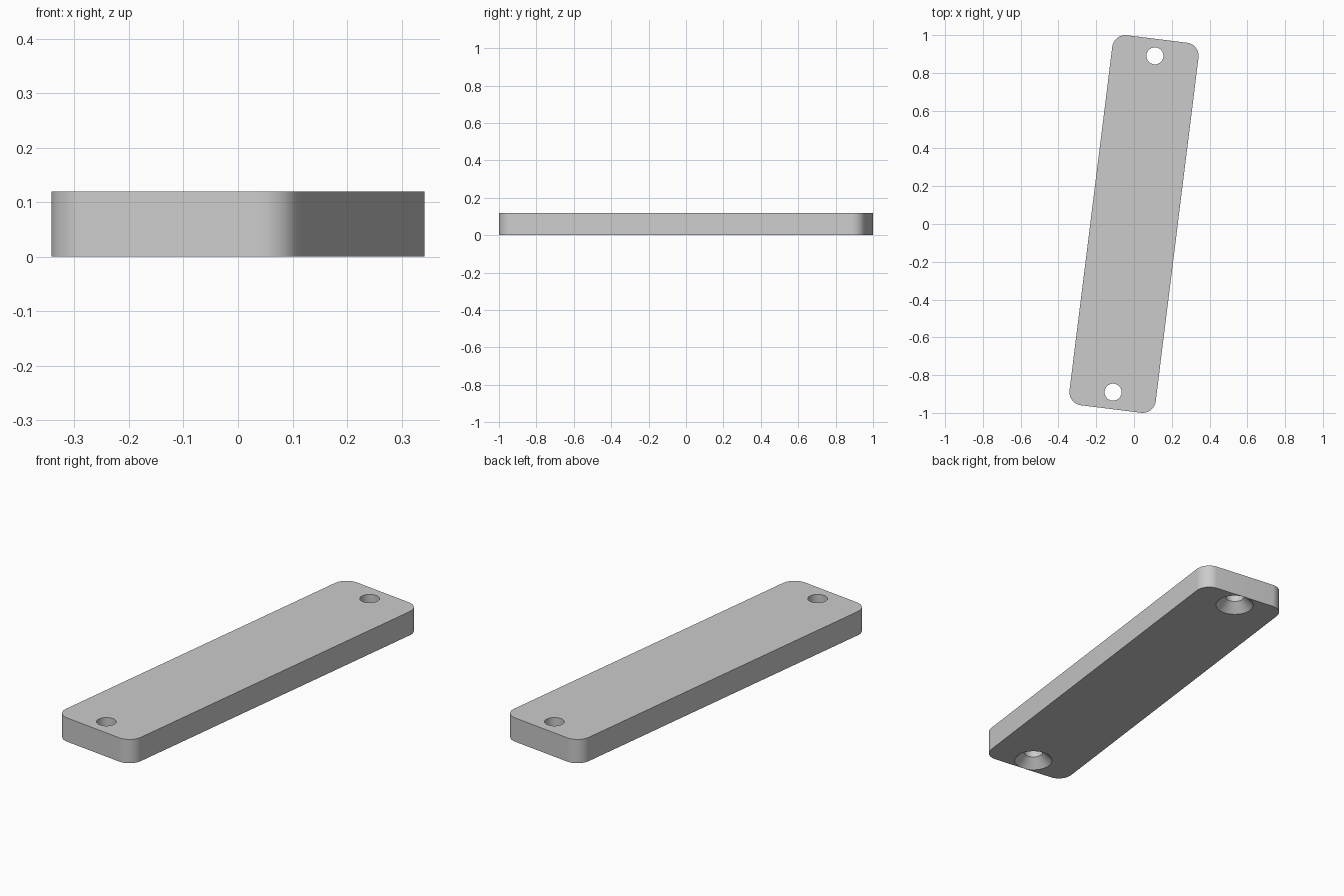
import bpy, bmesh, math
from mathutils import Matrix, Vector

cube = bpy.data.objects.get("Cube")
if cube:
    bpy.data.objects.remove(cube, do_unlink=True)

THICK = 0.12
TILT = Matrix.Rotation(-math.radians(7.1), 4, 'Z')
CORNER = 0.07                   # corner radius
HALF_W, HALF_L = 0.23, 0.987    # half width and half length
HOLE_Y = 0.897                  # hole distance from the middle
HOLE_R, SINK_R = 0.045, 0.0906  # bore and countersink radii

grey = bpy.data.materials.new("light grey")
grey.use_nodes = True
colour = (0.6, 0.6, 0.6, 1)
grey.diffuse_color = colour
grey.node_tree.nodes["Principled BSDF"].inputs["Base Color"].default_value = colour


def make_object(name, bm):
    bmesh.ops.recalc_face_normals(bm, faces=bm.faces)
    mesh = bpy.data.meshes.new(name)
    bm.to_mesh(mesh)
    bm.free()
    mesh.materials.append(grey)
    obj = bpy.data.objects.new(name, mesh)
    bpy.context.collection.objects.link(obj)
    return obj


def activate(obj):
    bpy.ops.object.select_all(action='DESELECT')
    obj.select_set(True)
    bpy.context.view_layer.objects.active = obj


# Plate: rounded rectangle, extruded up and turned
bm = bmesh.new()
steps = 14
outline = []
for quarter, (sx, sy) in enumerate([(1, 1), (-1, 1), (-1, -1), (1, -1)]):
    for i in range(steps + 1):
        a = math.pi / 2 * (quarter + i / steps)
        outline.append(bm.verts.new((sx * (HALF_W - CORNER) + CORNER * math.cos(a),
                                     sy * (HALF_L - CORNER) + CORNER * math.sin(a), 0)))
base = bm.faces.new(outline)
top = bmesh.ops.extrude_face_region(bm, geom=[base])["geom"]
bmesh.ops.translate(bm, vec=(0, 0, THICK),
                    verts=[g for g in top if isinstance(g, bmesh.types.BMVert)])
bm.transform(TILT)
plate = make_object("plate", bm)


# Screw holes: straight bore with a 90 degree countersink underneath
def hole_cutter(name, y):
    over = 0.02
    profile = [(0, -over), (SINK_R + over, -over),
               (HOLE_R, SINK_R - HOLE_R), (HOLE_R, THICK + over), (0, THICK + over)]
    bm = bmesh.new()
    verts = [bm.verts.new((r, 0, z)) for r, z in profile]
    edges = [bm.edges.new(pair) for pair in zip(verts, verts[1:])]
    bmesh.ops.spin(bm, geom=verts + edges, cent=(0, 0, 0), axis=(0, 0, 1),
                   angle=math.tau, steps=48)
    bmesh.ops.remove_doubles(bm, verts=bm.verts, dist=1e-5)
    bm.transform(TILT @ Matrix.Translation(Vector((0, y, 0))))
    cutter = make_object(name, bm)
    cutter.hide_render = True
    return cutter


for side, y in (("front", -HOLE_Y), ("back", HOLE_Y)):
    cutter = hole_cutter(side + "_hole_cutter", y)
    cut = plate.modifiers.new(side + " hole", 'BOOLEAN')
    cut.operation = 'DIFFERENCE'
    cut.solver = 'EXACT'
    cut.object = cutter
    activate(plate)
    bpy.ops.object.modifier_apply(modifier=cut.name)
    bpy.data.objects.remove(cutter, do_unlink=True)

activate(plate)
bpy.ops.object.shade_smooth_by_angle(angle=math.radians(30))
